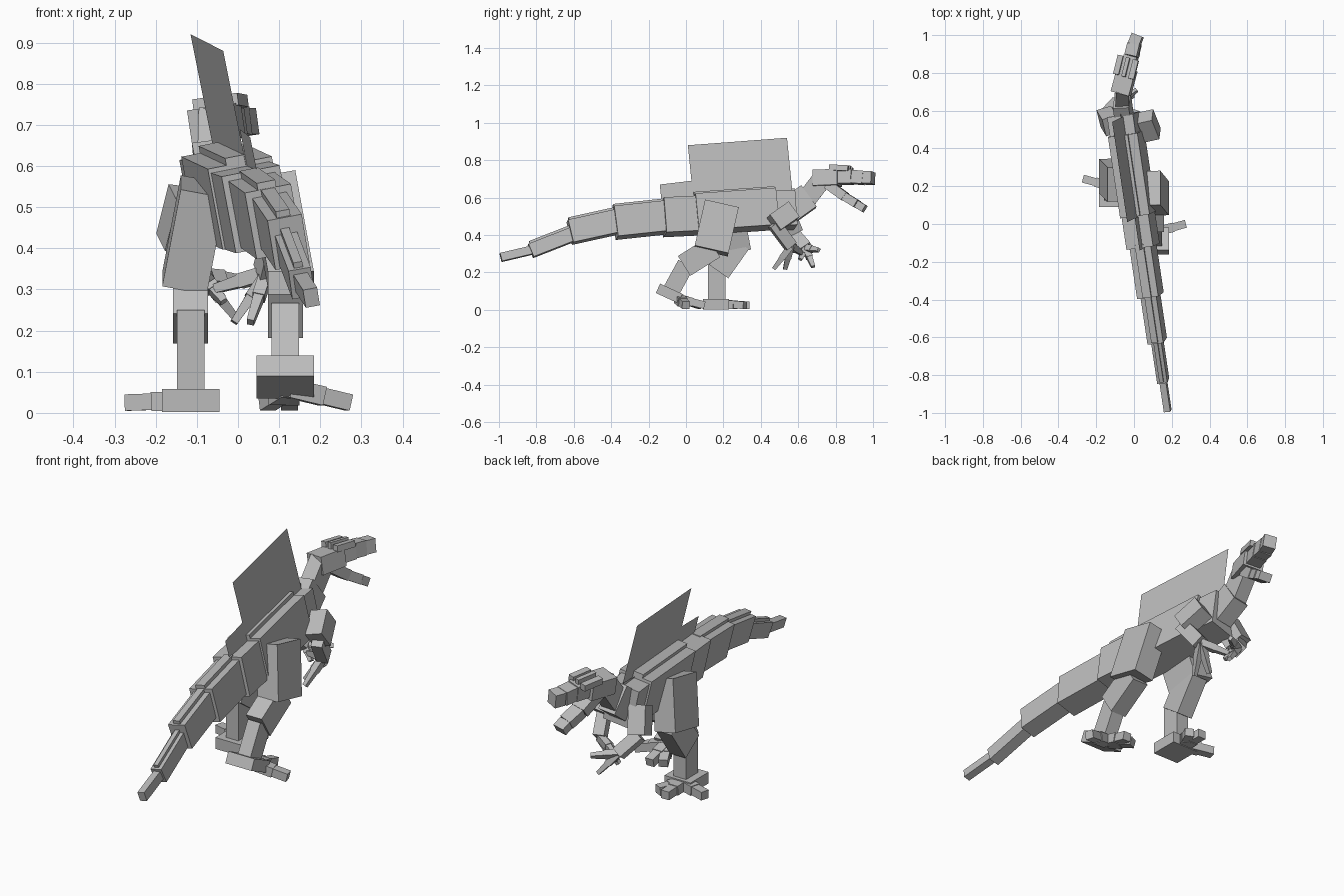
import bpy
import bmesh
from mathutils import Vector

cube = bpy.data.objects.get("Cube")
if cube:
    bpy.data.objects.remove(cube, do_unlink=True)

grey = bpy.data.materials.new("stone_grey")
grey.use_nodes = True
colour = (0.5, 0.5, 0.5, 1)
grey.diffuse_color = colour
grey.node_tree.nodes["Principled BSDF"].inputs["Base Color"].default_value = colour

# Sideways directions of the leaning body, the turned head and the upright legs
BODY_SIDE = Vector((1, 0.15, 0.2))
HEAD_SIDE = Vector((1, -0.3, 0.15))
LEG_SIDE = Vector((1, 0, 0))
BODY_UP = Vector((-0.2, -0.1, 1))


def finish(name, bm):
    mesh = bpy.data.meshes.new(name)
    bm.to_mesh(mesh)
    bm.free()
    mesh.materials.append(grey)
    obj = bpy.data.objects.new(name, mesh)
    bpy.context.scene.collection.objects.link(obj)


def beam(name, start, end, width, depth, side=BODY_SIDE, taper=1):
    """Box running from start to end, its width along the side direction."""
    start, end = Vector(start), Vector(end)
    axis = (end - start).normalized()
    across = (side - axis * side.dot(axis)).normalized() * width / 2
    above = across.cross(axis).normalized() * depth / 2
    bm = bmesh.new()
    rings = []
    for centre, scale in ((start, 1), (end, taper)):
        corners = (-across - above, across - above, across + above, above - across)
        rings.append([bm.verts.new(centre + corner * scale) for corner in corners])
    near, far = rings
    bm.faces.new(near)
    bm.faces.new(far)
    for i in range(4):
        bm.faces.new((near[i - 1], far[i - 1], far[i], near[i]))
    bmesh.ops.recalc_face_normals(bm, faces=bm.faces)
    finish(name, bm)


def chain(names, points, width, depth, side, shrink):
    """Joined boxes along the points, each one thinner than the last."""
    for name, start, end in zip(names, points, points[1:]):
        beam(name, start, end, width, depth, side)
        width *= shrink
        depth *= shrink


def spine(y, z):
    """Point on the slanting centre line of the body."""
    return Vector((0.03 - 0.15 * y, y, z))


def sail(name, back, front, back_rise, front_rise):
    """Flat fin standing on the leaning back between two points."""
    bm = bmesh.new()
    corners = (back, front, front + BODY_UP * front_rise, back + BODY_UP * back_rise)
    bm.faces.new([bm.verts.new(corner) for corner in corners])
    finish(name, bm)


# Torso and tail, each with a narrow raised ridge on top
def segment(name, back, front, width, depth):
    beam(name, back, front, width, depth)
    lift = BODY_UP * depth / 2
    beam(name + "_ridge", back + lift, front + lift, width * 0.4, 0.03)


beam("chest", spine(0.45, 0.53), spine(0.58, 0.535), 0.14, 0.19)
beam("hips", spine(-0.12, 0.495), spine(0.08, 0.505), 0.145, 0.19)
segment("torso", spine(0.05, 0.51), spine(0.48, 0.54), 0.16, 0.2)
segment("tail_base", spine(-0.38, 0.465), spine(-0.1, 0.495), 0.115, 0.165)
segment("tail_middle", spine(-0.62, 0.415), spine(-0.37, 0.47), 0.085, 0.125)
segment("tail_rear", spine(-0.83, 0.315), spine(-0.6, 0.405), 0.055, 0.075)
beam("tail_tip", spine(-0.99, 0.28), spine(-0.82, 0.32), 0.035, 0.045)

# Sails
sail("main_sail", spine(0.04, 0.58), spine(0.57, 0.62), 0.3, 0.3)
sail("rear_sail", spine(-0.13, 0.57), spine(0.04, 0.59), 0.1, 0.1)
sail("shoulder_sail", spine(0.47, 0.57), spine(0.59, 0.58), 0.06, 0.07)

# Neck and head
beam("neck_lower", (-0.05, 0.55, 0.53), (-0.065, 0.655, 0.605), 0.085, 0.14)
beam("neck_upper", (-0.065, 0.62, 0.56), (-0.06, 0.735, 0.71), 0.07, 0.105)
beam("skull", (-0.07, 0.69, 0.7), (-0.035, 0.82, 0.705), 0.1, 0.085, HEAD_SIDE)
snout = [(-0.04, 0.8, 0.71), (-0.015, 0.89, 0.71), (0, 0.95, 0.705), (0.02, 1, 0.705)]
chain(["snout_base", "snout_middle", "snout_tip"], snout, 0.07, 0.075, HEAD_SIDE, 0.93)
jaw = [(-0.05, 0.76, 0.67), (-0.025, 0.85, 0.605), (0, 0.915, 0.565), (0.01, 0.955, 0.54)]
chain(["jaw_base", "jaw_middle", "jaw_tip"], jaw, 0.075, 0.05, HEAD_SIDE, 0.9)
brow_start = Vector((-0.055, 0.78, 0.755))
brow_end = Vector((-0.03, 0.88, 0.75))
for label, sign in (("left", 1), ("right", -1)):
    shift = HEAD_SIDE * sign * 0.04
    beam(label + "_brow", brow_start + shift, brow_end + shift, 0.03, 0.03, HEAD_SIDE)
beam("crest", brow_start, brow_end, 0.02, 0.04, HEAD_SIDE)


# Arms: shoulder, elbow and wrist, with three clawed fingers reaching from the wrist
def arm(label, joints, reaches):
    chain([label + "_upper_arm", label + "_forearm"], joints, 0.08, 0.1, BODY_SIDE, 0.65)
    wrist = Vector(joints[-1])
    for finger, reach in zip(("inner", "middle", "outer"), reaches):
        tip = wrist + Vector(reach)
        knuckle = wrist.lerp(tip, 0.5)
        beam(f"{label}_{finger}_finger", wrist, knuckle, 0.03, 0.035)
        beam(f"{label}_{finger}_claw", knuckle, tip, 0.025, 0.03, taper=0.7)


arm("left", [(0.06, 0.57, 0.53), (0.1, 0.47, 0.46), (0.07, 0.56, 0.34)],
    [(-0.04, -0.09, -0.12), (-0.08, -0.03, -0.12), (-0.13, 0.06, -0.04)])
arm("right", [(-0.12, 0.52, 0.53), (-0.15, 0.57, 0.41), (-0.085, 0.64, 0.33)],
    [(0.08, 0.04, -0.1), (0.1, 0.07, -0.01), (0.05, -0.03, -0.06)])


# Legs: both share their sizes and toes, and differ in pose
def leg(label, sign, thigh, calf, shin, foot, ball):
    hip_x, ankle_x = sign * 0.085, sign * 0.115
    (hip, knee) = thigh
    beam(label + "_thigh", (hip_x, *hip), (sign * 0.13, *knee), 0.11, 0.185, LEG_SIDE)
    limbs = (("calf", calf, 0.085, 0.125), ("shin", shin, 0.067, 0.093),
             ("foot", foot, 0.14, 0.055))
    for part, (start, end), width, depth in limbs:
        beam(f"{label}_{part}", (ankle_x, *start), (ankle_x, *end), width, depth, LEG_SIDE)
    ball = Vector((sign * 0.125, *ball))
    toes = (("outer", 0.145, 0.04), ("middle", 0, 0.14), ("inner", -0.055, 0.115))
    for toe, outward, forward in toes:
        tip = Vector((ball.x + sign * outward, ball.y + forward, 0.025))
        middle = ball.lerp(tip, 0.55)
        flat_side = (tip - ball).cross(Vector((0, 0, 1)))
        beam(f"{label}_{toe}_toe", ball, middle, 0.05, 0.046, flat_side)
        beam(f"{label}_{toe}_toe_end", middle, tip, 0.042, 0.04, flat_side)


leg("left", 1,
    thigh=((0.19, 0.56), (0.135, 0.315)),
    calf=((0.15, 0.335), (-0.01, 0.235)),
    shin=((0, 0.245), (-0.085, 0.09)),
    foot=((-0.15, 0.115), (-0.03, 0.06)),
    ball=(-0.04, 0.06))
leg("right", -1,
    thigh=((0.21, 0.55), (0.255, 0.315)),
    calf=((0.285, 0.36), (0.175, 0.205)),
    shin=((0.165, 0.25), (0.165, 0.03)),
    foot=((0.09, 0.03), (0.23, 0.03)),
    ball=(0.2, 0.03))
